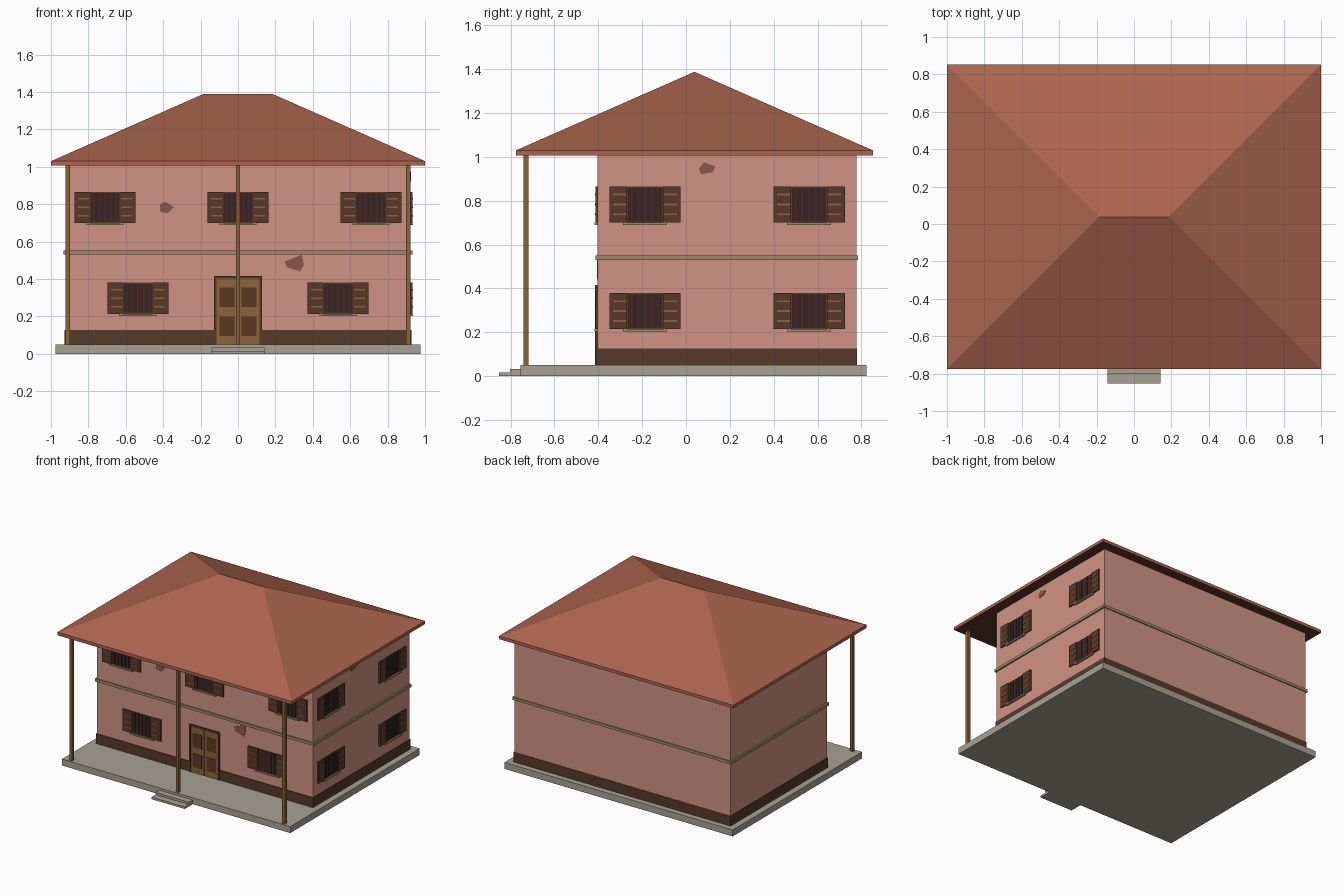
import bpy, bmesh
from mathutils import Matrix, Vector

if "Cube" in bpy.data.objects:
    bpy.data.objects.remove(bpy.data.objects["Cube"])


def mat(name, hexcol):
    m = bpy.data.materials.new(name)
    rgb = [int(hexcol[i:i + 2], 16) / 255 for i in (0, 2, 4)]
    m.diffuse_color = [((c + 0.055) / 1.055) ** 2.4 for c in rgb] + [1]
    m.use_nodes = True
    m.node_tree.nodes["Principled BSDF"].inputs["Base Color"].default_value = m.diffuse_color
    return m


PINK, BROWN = mat("pink_plaster", "D09484"), mat("dark_plinth", "573A2C")
STONE, TRIM = mat("stone", "A8A294"), mat("trim", "A08A68")
TILE, SOFFIT = mat("roof_tile", "AC654E"), mat("soffit", "5A342C")
WOOD, SHUT = mat("wood", "8C6339"), mat("shutter", "59382A")
PANE, BAR = mat("dark_pane", "451F1F"), mat("iron_bar", "2C3430")
PATCH, PANEL = mat("bare_patch", "87584A"), mat("door_panel", "5A3820")


def finish(name, bm, *mats):
    bmesh.ops.recalc_face_normals(bm, faces=bm.faces)
    me = bpy.data.meshes.new(name)
    bm.to_mesh(me)
    bm.free()
    for m in mats:
        me.materials.append(m)
    ob = bpy.data.objects.new(name, me)
    bpy.context.collection.objects.link(ob)
    return ob


def boxes(name, spans, m, place=Matrix()):
    """One object from boxes given as (x0, x1, y0, y1, z0, z1)."""
    bm = bmesh.new()
    for x0, x1, y0, y1, z0, z1 in spans:
        t = Matrix.Translation(((x0 + x1) / 2, (y0 + y1) / 2, (z0 + z1) / 2))
        s = Matrix.Diagonal((x1 - x0, y1 - y0, z1 - z0, 1))
        bmesh.ops.create_cube(bm, size=1, matrix=place @ t @ s)
    return finish(name, bm, m)


# Wall frames: local x runs along the wall, y up, z outward
WX, WF, WB = 0.922, -0.403, 0.777


def on_front(u, z):
    return Matrix(((1, 0, 0, u), (0, 0, -1, WF), (0, 1, 0, z), (0, 0, 0, 1)))


def on_right(u, z):
    return Matrix(((0, 0, 1, WX), (1, 0, 0, u), (0, 1, 0, z), (0, 0, 0, 1)))


# Base, steps, walls
boxes("base_slab", [(-.975, .975, -.755, .823, 0, .05)], STONE)
boxes("entry_steps", [(-.142, .142, -.852, -.755, 0, .016),
                      (-.142, .142, -.802, -.755, .016, .033)], STONE)
boxes("walls", [(-WX, WX, WF, WB, .05, 1.006)], PINK)
boxes("plinth", [(-.927, .927, WF - .005, WB + .003, .05, .126)], BROWN)
boxes("floor_band", [(-.934, .934, WF - .01, WB + .008, .53, .551)], TRIM)

# Porch posts
boxes("porch_posts", [(x - .012, x + .012, -.742, -.718, .05, 1.006)
                      for x in (-.909, 0, .909)], WOOD)

# Hip roof with a thin eave
bm = bmesh.new()
ring = [(-1, -.775), (1, -.775), (1, .852), (-1, .852)]
lo = [bm.verts.new((x, y, 1.006)) for x, y in ring]
hi = [bm.verts.new((x, y, 1.03)) for x, y in ring]
l, r = bm.verts.new((-.187, .0385, 1.388)), bm.verts.new((.187, .0385, 1.388))
for i in range(4):
    j = (i + 1) % 4
    bm.faces.new((lo[i], lo[j], hi[j], hi[i]))
for f in ((hi[0], hi[1], r, l), (hi[1], hi[2], r),
          (hi[2], hi[3], l, r), (hi[3], hi[0], l)):
    bm.faces.new(f)
bm.faces.new(lo).material_index = 1
finish("hip_roof", bm, TILE, SOFFIT)


# Shuttered windows
def window(tag, p):
    boxes(tag + "_frame", [(-.083, .083, -.083, .083, -.005, .003)], SHUT, p)
    boxes(tag + "_pane", [(-.077, .077, -.077, .077, 0, .004)], PANE, p)
    boxes(tag + "_bars", [(x - .004, x + .004, -.078, .078, .003, .008)
                          for x in (-.06, -.03, 0, .03, .06)], BAR, p)
    boxes(tag + "_shutters", [(s * .122 - .041, s * .122 + .041, -.083, .083, -.002, .01)
                              for s in (-1, 1)], SHUT, p)
    boxes(tag + "_slats", [(s * .115 - .03, s * .115 + .03, y - .004, y + .004, .008, .013)
                           for s in (-1, 1) for y in (-.045, 0, .045)], WOOD, p)
    boxes(tag + "_sill", [(-.1, .1, -.094, -.083, -.002, .014)], TRIM, p)


for i, (x, z) in enumerate([(-.711, .783), (0, .783), (.711, .783),
                            (-.535, .297), (.535, .297)]):
    window(f"front_window_{i + 1}", on_front(x, z))
for i, (y, z) in enumerate([(-.187, .783), (.561, .783), (-.187, .297), (.561, .297)]):
    window(f"side_window_{i + 1}", on_right(y, z))

# Double door
p = on_front(0, .05)
boxes("door_frame", [(-.129, -.114, 0, .366, 0, .012), (.114, .129, 0, .366, 0, .012),
                     (-.114, .114, .352, .366, 0, .012)], SHUT, p)
boxes("door_leaves", [(-.114, -.001, 0, .352, 0, .008), (.001, .114, 0, .352, 0, .008)], WOOD, p)
boxes("door_panels", [(s * .06 - .04, s * .06 + .04, a, b, .006, .011)
                      for s in (-1, 1) for a, b in ((.045, .15), (.2, .305))], PANEL, p)


# Patches of fallen plaster
def patch(name, pts, p):
    bm = bmesh.new()
    face = bm.faces.new([bm.verts.new(p @ Vector((x, y, 0))) for x, y in pts])
    out = bmesh.ops.extrude_face_region(bm, geom=[face])["geom"]
    bmesh.ops.translate(bm, verts=[v for v in out if isinstance(v, bmesh.types.BMVert)],
                        vec=p.to_3x3() @ Vector((0, 0, .004)))
    finish(name, bm, PATCH)


patch("upper_patch", [(-.035, .015), (-.005, .032), (.04, .0), (.005, -.03), (-.035, -.022)],
      on_front(-.382, .782))
patch("lower_patch", [(-.05, .008), (.042, .045), (.052, -.01), (.032, -.045), (-.038, -.022)],
      on_front(.3, .485))
patch("side_patch", [(-.037, .0), (-.015, .028), (.037, .008), (.025, -.018), (-.03, -.027)],
      on_right(.097, .948))
